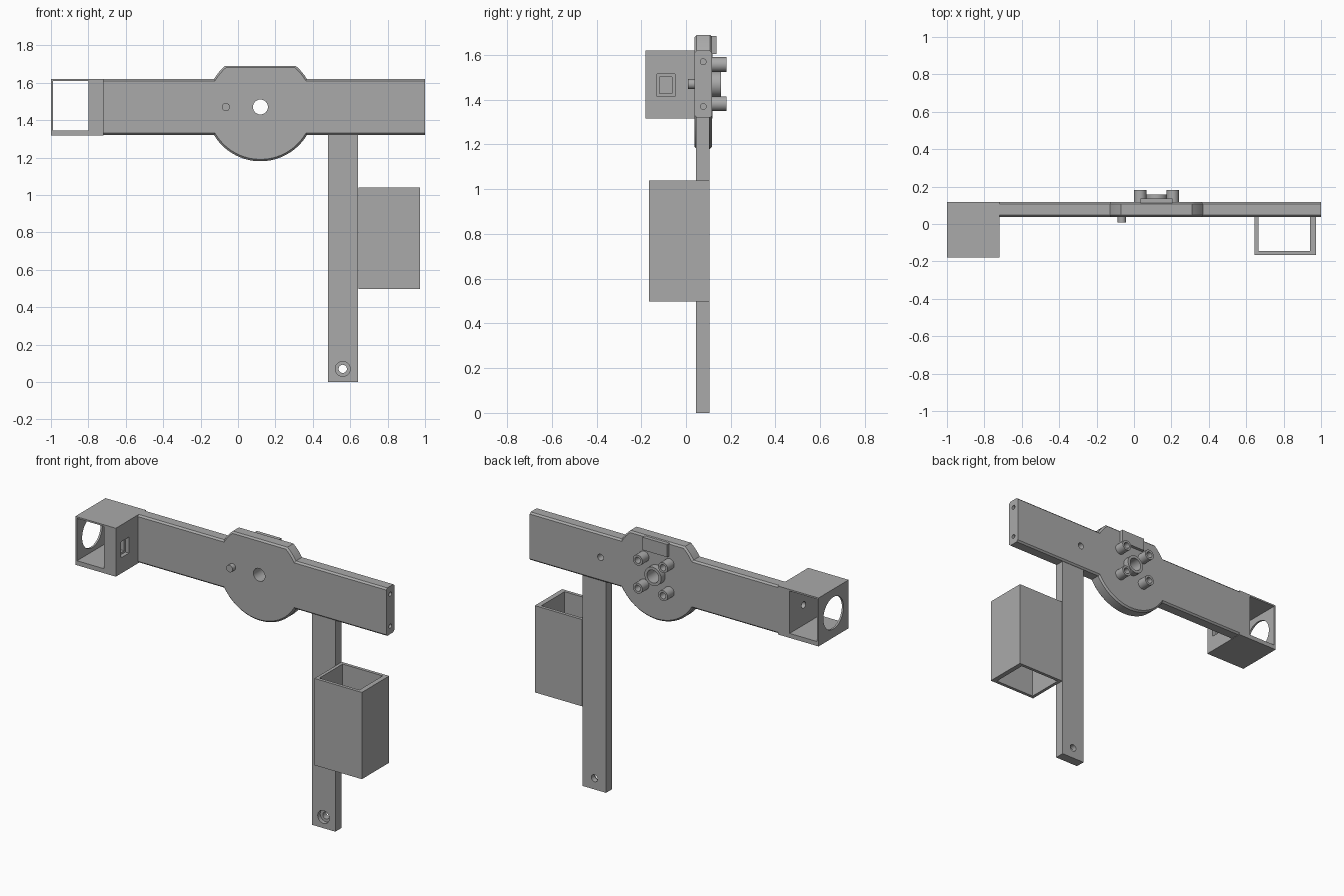
import bpy, bmesh, math
from mathutils import Matrix, Vector

old = bpy.data.objects.get("Cube")
if old:
    bpy.data.objects.remove(old, do_unlink=True)

grey = bpy.data.materials.new("plain grey")
grey.use_nodes = True
colour = (0.4, 0.4, 0.4, 1)
grey.diffuse_color = colour
grey.node_tree.nodes["Principled BSDF"].inputs["Base Color"].default_value = colour


def finish(name, bm):
    bmesh.ops.recalc_face_normals(bm, faces=bm.faces)
    mesh = bpy.data.meshes.new(name)
    bm.to_mesh(mesh)
    bm.free()
    mesh.materials.append(grey)
    ob = bpy.data.objects.new(name, mesh)
    bpy.context.collection.objects.link(ob)
    return ob


def box(name, x, y, z):
    bm = bmesh.new()
    bmesh.ops.create_cube(bm, size=1)
    for v in bm.verts:
        v.co = Vector([(a + b) / 2 + c * (b - a) for (a, b), c in zip((x, y, z), v.co)])
    return finish(name, bm)


def rod(name, axis, centre, start, end, r, r2=None, sides=32):
    """Round bar along x or y; centre gives the other two coordinates."""
    bm = bmesh.new()
    bmesh.ops.create_cone(bm, cap_ends=True, segments=sides, radius1=r,
                          radius2=r if r2 is None else r2, depth=end - start)
    mid = (start + end) / 2
    if axis == 'x':
        m = Matrix.Translation((mid, *centre)) @ Matrix.Rotation(math.pi / 2, 4, 'Y')
    else:
        m = Matrix.Translation((centre[0], mid, centre[1])) @ Matrix.Rotation(-math.pi / 2, 4, 'X')
    bm.transform(m)
    return finish(name, bm)


def activate(ob):
    bpy.ops.object.select_all(action='DESELECT')
    bpy.context.view_layer.objects.active = ob
    ob.select_set(True)


def cut(ob, *cutters):
    for c in cutters:
        activate(ob)
        mod = ob.modifiers.new("cut", 'BOOLEAN')
        mod.operation, mod.solver, mod.object = 'DIFFERENCE', 'EXACT', c
        bpy.ops.object.modifier_apply(modifier=mod.name)
        bpy.data.objects.remove(c, do_unlink=True)


def smooth(ob):
    activate(ob)
    bpy.ops.object.shade_smooth_by_angle(angle=math.radians(30))


CX, CZ, R = 0.12, 1.47, 0.29      # hub centre and radius
LOW, HIGH, TOP = 1.32, 1.62, 1.69
FRONT, BACK = 0.038, 0.117


# Crossbeam with rounded hub, flat at the top
def arc(a, b, n):
    return [(CX + R * math.cos(a + (b - a) * i / n), CZ + R * math.sin(a + (b - a) * i / n))
            for i in range(n + 1)]


low, high = math.asin((CZ - LOW) / R), math.asin((TOP - CZ) / R)
side = math.asin((HIGH - CZ) / R)
outline = [(-0.76, LOW)] + arc(math.pi + low, 2 * math.pi - low, 32) + [(1, LOW), (1, HIGH)]
outline += arc(side, high, 4) + arc(math.pi - high, math.pi - side, 4) + [(-0.76, HIGH)]
bm = bmesh.new()
face = bm.faces.new([bm.verts.new((x, FRONT, z)) for x, z in outline])
new = bmesh.ops.extrude_face_region(bm, geom=[face])["geom"]
bmesh.ops.translate(bm, vec=(0, BACK - FRONT, 0), verts=[g for g in new if isinstance(g, bmesh.types.BMVert)])
rim = [e for e in bm.edges
       if abs(e.verts[0].co.y - e.verts[1].co.y) < 1e-4
       and abs(e.verts[0].co.x - e.verts[1].co.x) > 1e-4]
bmesh.ops.bevel(bm, geom=rim, offset=0.01, segments=1, affect='EDGES')
beam = finish("crossbeam", bm)
cut(beam,
    rod("hub_hole", 'y', (CX, CZ), 0, 0.2, 0.04),
    rod("back_hole", 'y', (0.51, CZ), 0.07, 0.2, 0.02),
    *[rod("end_hole", 'x', (0.077, CZ + s * 0.1), 0.9, 1.1, 0.013) for s in (-1, 1)])
smooth(beam)

# Open housing at the end of the beam
housing = box("end_housing", (-1, -0.72), (-0.18, 0.118), (LOW - 0.003, HIGH))
cut(housing,
    box("cavity", (-0.988, -0.8), (-0.3, 0.3), (1.345, 1.61)),
    rod("lens_hole", 'x', (-0.03, CZ), -1.1, -0.9, 0.1, sides=48),
    rod("shaft_hole", 'x', (-0.02, CZ), -0.85, -0.765, 0.02),
    box("pocket", (-0.745, -0.6), (-0.13, -0.05), (1.415, 1.515)),
    box("deep_pocket", (-0.765, -0.6), (-0.118, -0.062), (1.428, 1.502)))
smooth(housing)

# Front pin
smooth(rod("front_pin", 'y', (-0.065, CZ), 0.008, 0.06, 0.022, sides=16))

# Rear hub ring, four hollow bosses and top stop plate
ring = rod("hub_ring", 'y', (CX, CZ), 0.1, 0.157, 0.058)
cut(ring, rod("bore", 'y', (CX, CZ), 0, 0.3, 0.04))
smooth(ring)
for sx in (-1, 1):
    for sz in (-1, 1):
        at = (CX + sx * 0.0875, CZ + sz * 0.0875)
        boss = rod("boss", 'y', at, 0.1, 0.182, 0.033)
        cut(boss, rod("bore", 'y', at, 0.12, 0.3, 0.019))
        smooth(boss)
box("stop_plate", (0.035, 0.205), (0.1, 0.136), (1.605, 1.685))

# Hanging post with countersunk hole
post = box("post", (0.48, 0.642), (0.045, 0.105), (0, LOW + 0.02))
cut(post,
    rod("screw_hole", 'y', (0.56, 0.07), 0, 0.2, 0.022),
    rod("counterbore", 'y', (0.56, 0.07), 0, 0.07, 0.04))
smooth(post)

# Square sleeve open at top and bottom
sleeve = box("sleeve", (0.645, 0.973), (-0.165, 0.105), (0.497, 1.04))
cut(sleeve, box("sleeve_opening", (0.665, 0.942), (-0.145, 0.085), (0.3, 1.2)))
